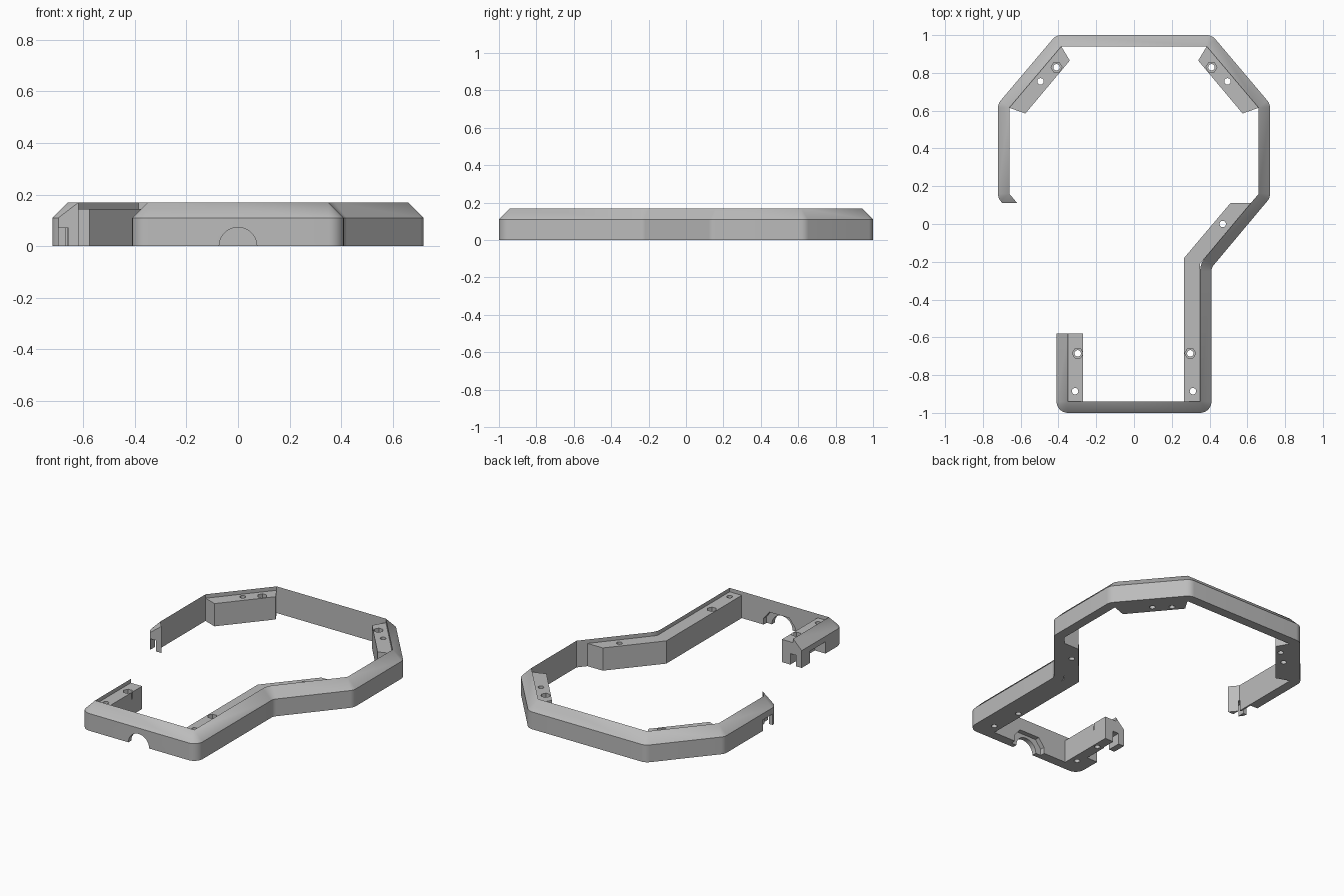
import bpy, bmesh, math
from mathutils import Vector

cube = bpy.data.objects.get("Cube")
if cube:
    bpy.data.objects.remove(cube, do_unlink=True)

WALL, SIDE_H, TOP, BLOCK_H = 0.06, 0.11, 0.17, 0.145

grey = bpy.data.materials.new("plain grey")
grey.use_nodes = True
grey.diffuse_color = (0.5, 0.5, 0.5, 1)
grey.node_tree.nodes["Principled BSDF"].inputs["Base Color"].default_value = (0.5, 0.5, 0.5, 1)


def add_object(name, bm):
    bmesh.ops.remove_doubles(bm, verts=bm.verts, dist=1e-5)
    bmesh.ops.recalc_face_normals(bm, faces=bm.faces)
    mesh = bpy.data.meshes.new(name)
    bm.to_mesh(mesh)
    bm.free()
    mesh.materials.append(grey)
    obj = bpy.data.objects.new(name, mesh)
    bpy.context.collection.objects.link(obj)
    return obj


def loft(name, rings):
    """Solid through a list of equal closed rings, capped at both ends."""
    bm = bmesh.new()
    loops = [[bm.verts.new(p) for p in ring] for ring in rings]
    n = len(loops[0])
    for a, b in zip(loops, loops[1:]):
        for i in range(n):
            bm.faces.new((a[i], a[(i + 1) % n], b[(i + 1) % n], b[i]))
    bm.faces.new(loops[0])
    bm.faces.new(loops[-1])
    return add_object(name, bm)


def prism(name, outline, z0, z1):
    return loft(name, [[(x, y, z) for x, y in outline] for z in (z0, z1)])


def box(name, x0, x1, y0, y1, z0, z1):
    return prism(name, [(x0, y0), (x1, y0), (x1, y1), (x0, y1)], z0, z1)


def cylinder(name, x, y, radius, sides, z0, z1):
    angles = [math.tau * i / sides for i in range(sides)]
    return prism(name, [(x + radius * math.cos(a), y + radius * math.sin(a)) for a in angles], z0, z1)


def cut(obj, cutters):
    for cutter in cutters:
        mod = obj.modifiers.new("cut", "BOOLEAN")
        mod.operation, mod.solver, mod.object = "DIFFERENCE", "EXACT", cutter
        bpy.context.view_layer.objects.active = obj
        bpy.ops.object.modifier_apply(modifier=mod.name)


def left_normal(a, b):
    d = (b - a).normalized()
    return Vector((-d.y, d.x))


def wall_rings(path, steps=8, fillet=0.05):
    """Chamfered wall section along the inner line, with rounded outer corners."""
    pts = [Vector(p) for p in path]
    pairs = []
    for i, p in enumerate(pts):
        n1 = left_normal(pts[i - 1], p) if i else left_normal(p, pts[1])
        n2 = left_normal(p, pts[i + 1]) if i < len(pts) - 1 else n1
        if n1 == n2:
            pairs.append((p, p + n1 * WALL))
            continue
        convex = n1.cross(n2) < 0
        centre = p + (n1 + n2) / (1 + n1.dot(n2)) * (WALL + fillet)
        for k in range(steps + 1):
            n = n1.slerp(n2, k / steps)
            if convex:
                pairs.append((p, p + n * WALL))
            else:
                pairs.append((centre - n * (WALL + fillet), centre - n * fillet))
    return [[(*a, 0), (*b, 0), (*b, SIDE_H), (*a, TOP)] for a, b in pairs]


# Outer rim wall
rim = loft("rim_wall", wall_rings([
    (-0.55, 0.03), (-0.66, 0.16), (-0.66, 0.615), (-0.385, 0.94), (0.385, 0.94),
    (0.66, 0.615), (0.66, 0.16), (0.35, -0.21), (0.35, -0.94), (-0.35, -0.94), (-0.35, -0.58)]))

# Screw blocks behind the rim
upper = [(-0.66, 0.615), (-0.575, 0.585), (-0.34, 0.865), (-0.385, 0.94)]
blocks = {
    "upper_right_block": prism("upper_right_block", upper, 0, BLOCK_H),
    "upper_left_block": prism("upper_left_block", [(-x, y) for x, y in upper], 0, BLOCK_H),
    "lower_left_block": prism("lower_left_block", [
        (0.35, -0.94), (0.265, -0.94), (0.265, -0.18), (0.51, 0.11), (0.618, 0.11), (0.35, -0.21)], 0, BLOCK_H),
    "lower_right_block": box("lower_right_block", -0.35, -0.27, -0.94, -0.58, 0, BLOCK_H),
}

# Screw holes, some with hexagonal nut pockets: block, x, y, pocket
holes = [("lower_left_block", 0.47, 0.0, False)]
for name, s in (("right_block", -1), ("left_block", 1)):
    holes += [("upper_" + name, s * 0.41, 0.83, True), ("upper_" + name, s * 0.495, 0.755, False),
              ("lower_" + name, s * 0.298, -0.685, True), ("lower_" + name, s * 0.312, -0.885, False)]
helpers = []
for name, x, y, pocket in holes:
    cutters = [cylinder("hole_cutter", x, y, 0.017, 24, -0.1, 0.3)]
    if pocket:
        cutters.append(cylinder("nut_cutter", x, y, 0.029, 6, 0.1, 0.3))
    cut(blocks[name], cutters)
    helpers += cutters

# Trimmed rim end, front cable arch with its inner recess, and clip slots
trim = box("trim_cutter", -0.8, -0.4, -0.2, 0.11, -0.1, 0.3)
arc = [math.tau * i / 48 for i in range(48)]
arch = loft("arch_cutter", [[(0.073 * math.cos(a), y, 0.073 * math.sin(a)) for a in arc] for y in (-1.1, -0.9)])
recess_shape = [(-0.11, -0.1), (0.11, -0.1), (0.11, 0.04), (0.07, 0.09), (-0.07, 0.09), (-0.11, 0.04)]
recess = loft("recess_cutter", [[(x, y, z) for x, z in recess_shape] for y in (-0.97, -0.9)])
end_slot = box("end_slot_cutter", -0.695, -0.657, 0.05, 0.165, -0.1, 0.07)
side_slot = box("side_slot_cutter", -0.8, -0.67, 0.155, 0.25, -0.1, 0.07)
leg_slot = box("leg_slot_cutter", -0.37, -0.33, -0.67, -0.5, -0.1, 0.07)
leg_window = box("leg_window_cutter", -0.5, -0.335, -0.82, -0.665, -0.1, 0.075)
cut(rim, [trim, arch, recess, end_slot, side_slot, leg_slot, leg_window])
cut(blocks["lower_right_block"], [leg_slot, leg_window])
helpers += [trim, arch, recess, end_slot, side_slot, leg_slot, leg_window]

for helper in helpers:
    bpy.data.objects.remove(helper, do_unlink=True)

# Smooth rounded corners, keep creases sharp
bpy.ops.object.select_all(action="DESELECT")
for obj in [rim, *blocks.values()]:
    obj.select_set(True)
bpy.context.view_layer.objects.active = rim
bpy.ops.object.shade_smooth_by_angle(angle=math.radians(25))
